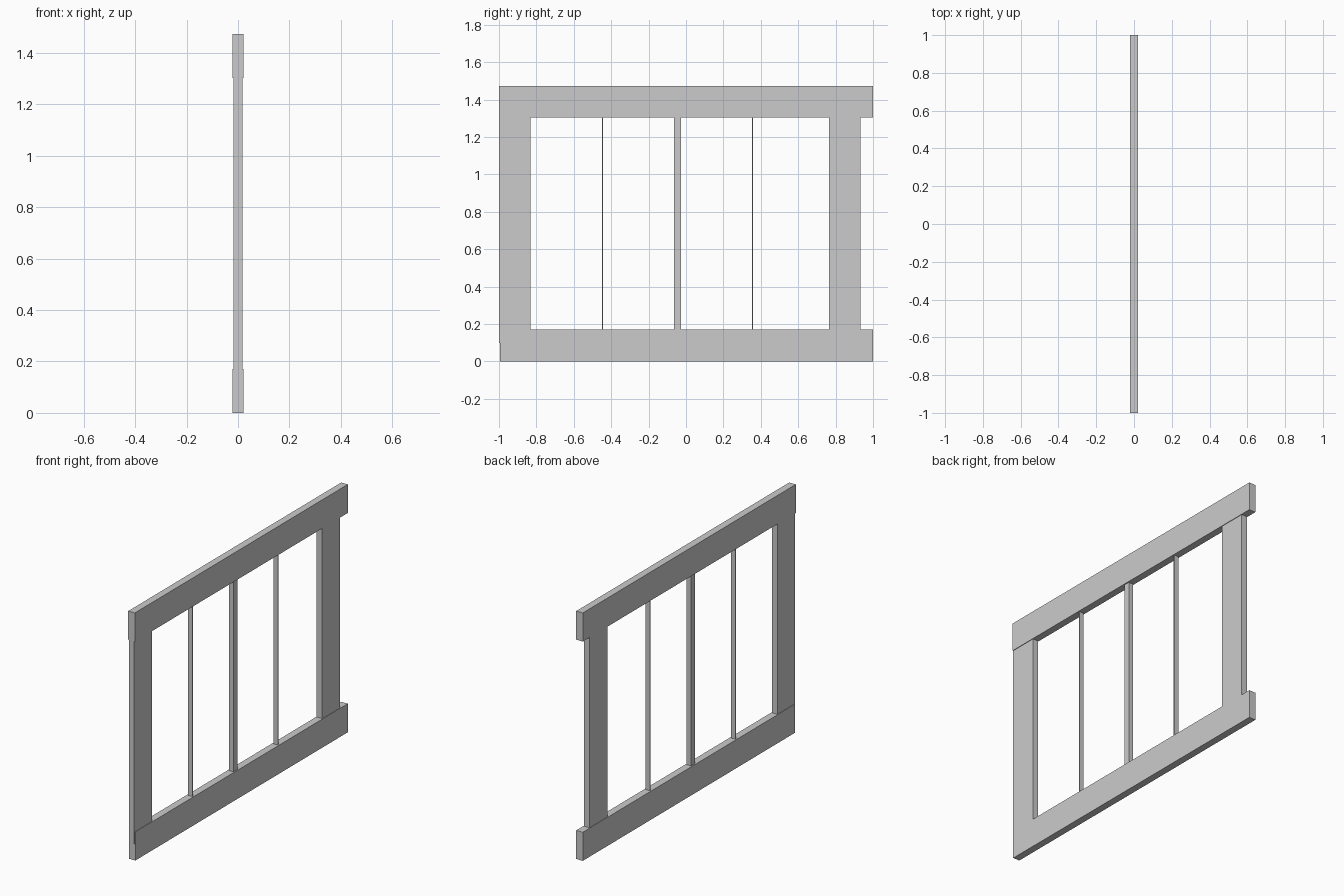
import bpy
import bmesh
from mathutils import Matrix

if "Cube" in bpy.data.objects:
    bpy.data.objects.remove(bpy.data.objects["Cube"])


def box(name, depth, y0, y1, z0, z1):
    """Box centred on x = 0 with the given depth and y/z limits."""
    bm = bmesh.new()
    place = Matrix.Translation((0, (y0 + y1) / 2, (z0 + z1) / 2))
    size = Matrix.Diagonal((depth, y1 - y0, z1 - z0, 1))
    bmesh.ops.create_cube(bm, size=1, matrix=place @ size)
    mesh = bpy.data.meshes.new(name)
    bm.to_mesh(mesh)
    bm.free()
    obj = bpy.data.objects.new(name, mesh)
    bpy.context.collection.objects.link(obj)
    return obj


RAIL_DEPTH, STILE_DEPTH, BAR_DEPTH = 0.043, 0.036, 0.029
LOW, HIGH = 0.17, 1.303          # edges of the opening

# Horizontal rails
box("bottom_rail", RAIL_DEPTH, -0.995, 1.0, 0.0, LOW)
box("top_rail", RAIL_DEPTH, -1.0, 1.0, HIGH, 1.473)

# Upright stiles, let into the rails
box("front_stile", STILE_DEPTH, -1.0, -0.832, 0.098, HIGH + 0.07)
box("back_stile", STILE_DEPTH, 0.765, 0.932, 0.098, HIGH + 0.07)

# Central mullion and the two thin bars beside it
for name, y, width in (("centre_mullion", -0.046, 0.038),
                       ("front_thin_bar", -0.446, 0.007),
                       ("back_thin_bar", 0.356, 0.007)):
    box(name, BAR_DEPTH, y - width / 2, y + width / 2, LOW, HIGH)
